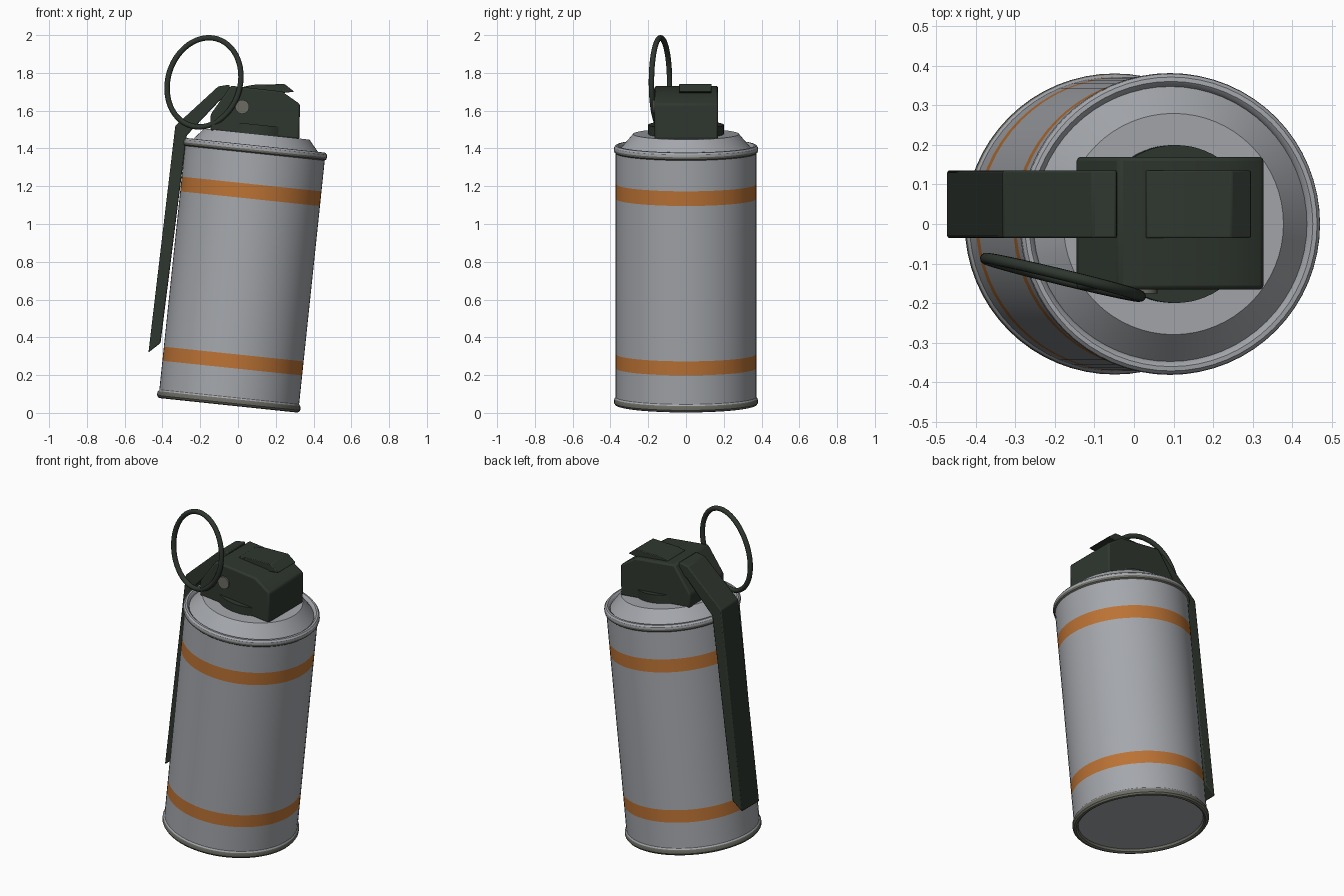
import bpy, bmesh, math
from mathutils import Matrix, Vector

cube = bpy.data.objects.get("Cube")
if cube:
    bpy.data.objects.remove(cube, do_unlink=True)


def material(name, rgb):
    m = bpy.data.materials.new(name)
    m.use_nodes = True
    m.diffuse_color = (*rgb, 1)
    bsdf = m.node_tree.nodes["Principled BSDF"]
    bsdf.inputs["Base Color"].default_value = (*rgb, 1)
    bsdf.inputs["Roughness"].default_value = 0.6
    return m


grey = material("can grey", (0.37, 0.385, 0.41))
orange = material("band orange", (0.50, 0.17, 0.035))
metal = material("rim metal", (0.15, 0.15, 0.125))
green = material("dark green", (0.028, 0.037, 0.028))

# The can leans toward +x
LEAN = Matrix.Translation((-0.05, 0, 0.05)) @ Matrix.Rotation(math.radians(6), 4, 'Y')


def finish(name, bm, mats, matrix=None, bevel=0):
    bmesh.ops.recalc_face_normals(bm, faces=bm.faces)
    mesh = bpy.data.meshes.new(name)
    bm.to_mesh(mesh)
    bm.free()
    for m in mats:
        mesh.materials.append(m)
    ob = bpy.data.objects.new(name, mesh)
    bpy.context.collection.objects.link(ob)
    if matrix:
        ob.matrix_world = matrix
    if bevel:
        mod = ob.modifiers.new("soft edges", 'BEVEL')
        mod.width = bevel
        mod.segments = 2
    bpy.ops.object.select_all(action='DESELECT')
    ob.select_set(True)
    bpy.context.view_layer.objects.active = ob
    bpy.ops.object.shade_smooth_by_angle(angle=math.radians(30))
    return ob


def lathe(name, profile, mats, rule=None, steps=64):
    bm = bmesh.new()
    vs = [bm.verts.new((r, 0, h)) for r, h in profile]
    edges = [bm.edges.new(pair) for pair in zip(vs, vs[1:])]
    bmesh.ops.spin(bm, geom=vs + edges, cent=(0, 0, 0), axis=(0, 0, 1),
                   angle=math.tau, steps=steps)
    bmesh.ops.remove_doubles(bm, verts=bm.verts, dist=0.0001)
    if rule:
        for f in bm.faces:
            c = f.calc_center_median()
            f.material_index = rule(math.hypot(c.x, c.y), c.z)
    return finish(name, bm, mats, LEAN)


def side_plate(name, outline, y0, y1, bevel):
    bm = bmesh.new()
    face = bm.faces.new([bm.verts.new((x, y0, z)) for x, z in outline])
    out = bmesh.ops.extrude_face_region(bm, geom=[face])
    moved = [g for g in out["geom"] if isinstance(g, bmesh.types.BMVert)]
    bmesh.ops.translate(bm, vec=(0, y1 - y0, 0), verts=moved)
    return finish(name, bm, [green], bevel=bevel)


# Can body with rolled rims, painted bands and sloping shoulder
R = 0.372
BANDS = ((0.188, 0.263), (1.09, 1.168))


def can_colour(r, h):
    if any(lo < h < hi for lo, hi in BANDS):
        return 1
    if r > 0.345 and (h < 0.022 or 1.33 < h < 1.352):
        return 2
    return 0


lathe("can_body", [
    (0, 0.01), (0.348, 0.01), (0.352, -0.004), (0.362, -0.01), (0.374, -0.007),
    (0.381, 0.003), (0.381, 0.018), (0.378, 0.026), (R, 0.034),
    (R, BANDS[0][0]), (R, BANDS[0][1]), (R, BANDS[1][0]), (R, BANDS[1][1]),
    (R, 1.332), (0.379, 1.338), (0.382, 1.35), (0.38, 1.364), (0.372, 1.373),
    (0.361, 1.374), (0.352, 1.366), (0.348, 1.355), (0.28, 1.434), (0, 1.434),
], [grey, orange, metal], can_colour)

# Fuse collar
lathe("fuse_collar", [(0, 1.42), (0.2, 1.42), (0.2, 1.484), (0, 1.484)], [green])

# Fuse head
side_plate("fuse_head", [
    (-0.145, 1.495), (0.325, 1.448), (0.328, 1.635), (0.232, 1.702),
    (-0.038, 1.732), (-0.145, 1.58)], -0.166, 0.17, 0.01)

# Raised hook plate on the head
side_plate("hook_plate", [
    (0.03, 1.70), (0.03, 1.727), (0.08, 1.737), (0.247, 1.741),
    (0.298, 1.70), (0.22, 1.692)], -0.036, 0.136, 0.004)

# Safety lever running down the right side
side_plate("safety_lever", [
    (-0.474, 0.32), (-0.332, 1.52), (-0.105, 1.728), (-0.045, 1.738),
    (-0.04, 1.69), (-0.10, 1.65), (-0.272, 1.468), (-0.41, 0.37)], -0.036, 0.136, 0.006)

# Pin end on the front of the head
bm = bmesh.new()
bmesh.ops.create_cone(bm, cap_ends=True, segments=24, radius1=0.037, radius2=0.037, depth=0.02)
finish("pin_end", bm, [metal],
       Matrix.Translation((0.022, -0.166, 1.62)) @ Matrix.Rotation(math.pi / 2, 4, 'X'))

# Pull ring
curve = bpy.data.curves.new("pull_ring", 'CURVE')
curve.dimensions = '3D'
curve.bevel_depth = 0.0145
curve.bevel_resolution = 3
spline = curve.splines.new('POLY')
COUNT = 56
spline.points.add(COUNT - 1)
centre, across, up = Vector((-0.18, -0.135, 1.75)), Vector((0.194, -0.048, 0)), Vector((0.026, 0, 0.236))
for i, p in enumerate(spline.points):
    t = math.tau * i / COUNT
    p.co = (*(centre + across * math.cos(t) + up * math.sin(t)), 1)
spline.use_cyclic_u = True
curve.materials.append(green)
ring = bpy.data.objects.new("pull_ring", curve)
bpy.context.collection.objects.link(ring)
bpy.ops.object.select_all(action='DESELECT')
ring.select_set(True)
bpy.context.view_layer.objects.active = ring
bpy.ops.object.convert(target='MESH')
bpy.ops.object.shade_smooth_by_angle(angle=math.radians(40))
